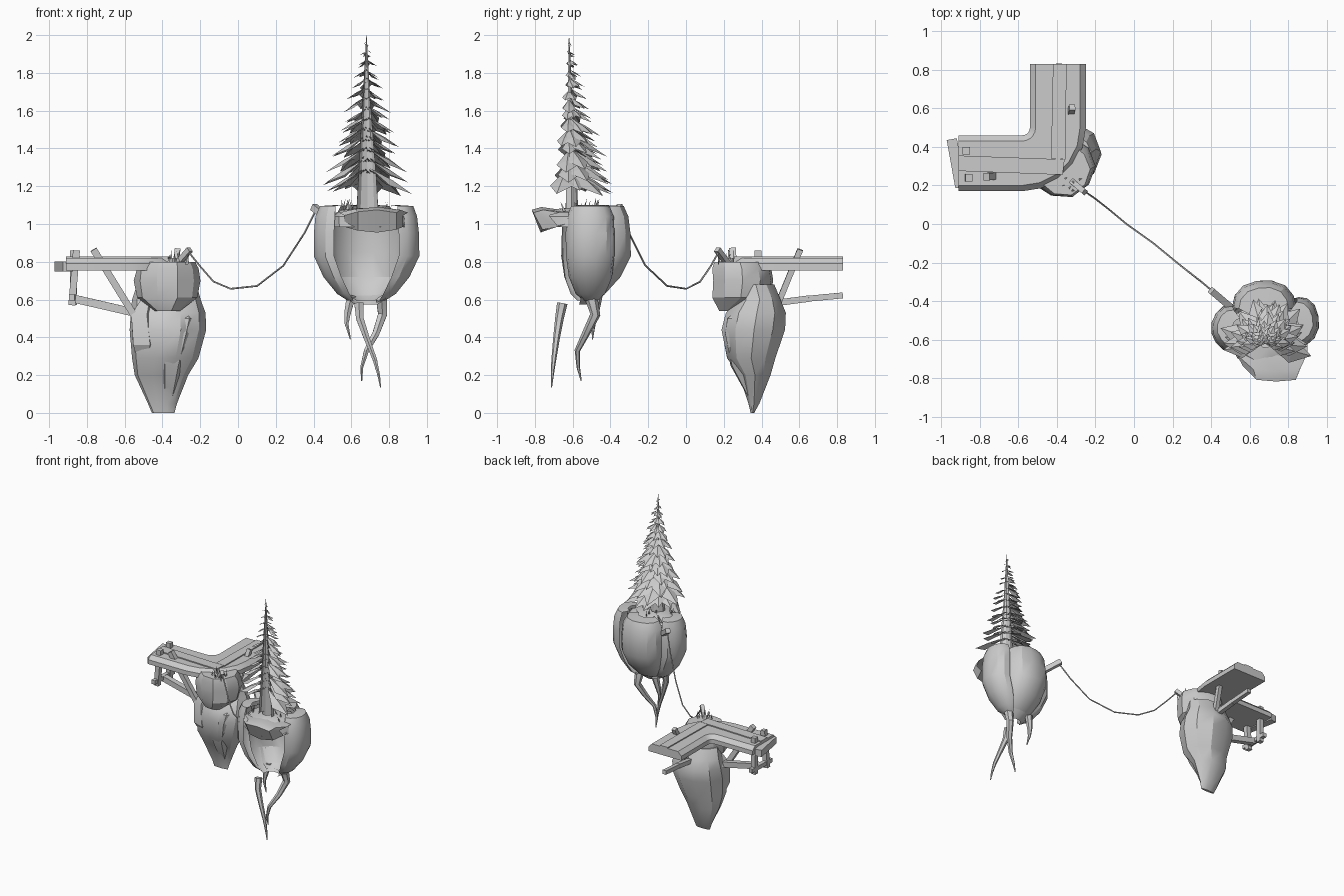
import bpy, bmesh, math, random
from mathutils import Vector

if "Cube" in bpy.data.objects:
    bpy.data.objects.remove(bpy.data.objects["Cube"])
random.seed(4)


def skin(name, rings, closed=True, caps=True):
    """Bridge a list of equal-length point rings into one mesh."""
    bm = bmesh.new()
    vs = [[bm.verts.new(p) for p in r] for r in rings]
    n = len(rings[0])
    for a, b in zip(vs, vs[1:]):
        for i in range(n if closed else n - 1):
            j = (i + 1) % n
            bm.faces.new((a[i], a[j], b[j], b[i]))
    if caps:
        bm.faces.new(vs[0])
        bm.faces.new(vs[-1])
    bmesh.ops.recalc_face_normals(bm, faces=bm.faces)
    return finish(name, bm)


def finish(name, bm):
    me = bpy.data.meshes.new(name)
    bm.to_mesh(me)
    bm.free()
    ob = bpy.data.objects.new(name, me)
    bpy.context.collection.objects.link(ob)
    return ob


def tube(name, pts, r0, r1=None, sides=6):
    """Tapered tube or beam along points."""
    r1 = r0 if r1 is None else r1
    pts = [Vector(p) for p in pts]
    rings = []
    for k, p in enumerate(pts):
        t = (pts[min(k + 1, len(pts) - 1)] - pts[max(k - 1, 0)]).normalized()
        ref = Vector((0, 0, 1)) if abs(t.z) < 0.8 else Vector((0, 1, 0))
        u = t.cross(ref).normalized()
        v = t.cross(u)
        r = r0 + (r1 - r0) * k / (len(pts) - 1)
        rings.append([p + r * (u * math.cos(a) + v * math.sin(a)) for a in
                      [math.tau * (i + 0.5) / sides for i in range(sides)]])
    return skin(name, rings)


def loft(name, rows, sides, start=0, span=360, jitter=0.0, caps=True):
    """Stack of (z, cx, cy, rx, ry) ellipses, optionally a partial arc."""
    full = span == 360
    n = sides if full else sides + 1
    wob = [1 + random.uniform(-jitter, jitter) for _ in range(n)]
    rings = []
    for z, cx, cy, rx, ry in rows:
        ring = []
        for i in range(n):
            a = math.radians(start + span * i / sides)
            k = wob[i] * (1 + random.uniform(-jitter, jitter) * 0.8)
            ring.append((cx + rx * k * math.cos(a), cy + ry * k * math.sin(a), z))
        rings.append(ring)
    return skin(name, rings, full, caps and full)


# lower floating rock: tapering body and an overhanging head
loft("lower_rock_body", [
    (0.0, -.395, .352, .06, .01), (0.05, -.40, .36, .08, .03),
    (0.2, -.405, .365, .145, .085), (0.29, -.385, .345, .18, .135),
    (0.44, -.37, .36, .21, .175), (0.53, -.37, .375, .205, .165),
    (0.60, -.375, .39, .185, .12), (0.68, -.37, .37, .16, .10)], 10, jitter=0.045)
loft("lower_rock_head", [
    (.54, -.375, .215, .07, .04), (0.61, -.375, .29, .165, .15),
    (0.70, -.375, .30, .18, .165), (0.765, -.375, .295, .17, .155),
    (0.80, -.37, .285, .14, .135)], 10, jitter=0.04)
# stone slabs clinging to the lower rock
loft("rock_slab_left", [
    (0.24, -.50, .33, .03, .04), (0.36, -.49, .29, .075, .08),
    (0.52, -.505, .30, .07, .08), (0.60, -.48, .31, .04, .05)], 5, jitter=0.06)
loft("rock_slab_front", [
    (0.06, -.37, .355, .03, .015), (0.25, -.35, .28, .06, .05),
    (0.42, -.33, .25, .10, .06), (0.50, -.31, .265, .09, .06),
    (0.54, -.30, .29, .05, .03)], 5, start=20, jitter=0.06)

# walkway: bevelled profile swept round the corner
profile = [(0, .755), (0, .79), (.03, .82), (.26, .82), (.29, .79), (.29, .755)]
stations = [[(-.91, .46 - o, z) for o, z in profile]]
for k in range(6):
    a = math.radians(-90 + 18 * k)
    stations.append([(-.58 + (.04 + o) * math.cos(a), .50 + (.04 + o) * math.sin(a), z)
                     for o, z in profile])
stations.append([(-.54 + o, .83, z) for o, z in profile])
skin("walkway", stations)


def board(name, outline, z0, z1):
    skin(name, [[(x, y, z) for x, y in outline] for z in (z0, z1)])


board("long_board_a", [(-.91, .275), (-.37, .255), (-.36, .335), (-.91, .355)], .80, .828)
board("long_board_b", [(-.43, .34), (-.355, .335), (-.35, .83), (-.42, .83)], .80, .828)

# timber frame under the walkway
for nm, p, q, r in [
        ("end_beam", (-.945, .44, .775), (-.90, .19, .775), .038),
        ("post_back", (-.87, .38, .57), (-.87, .38, .86), .026),
        ("post_front", (-.88, .24, .57), (-.855, .24, .86), .026),
        ("post_tie", (-.88, .19, .61), (-.87, .43, .61), .022),
        ("strut_left", (-.87, .31, .605), (-.50, .30, .52), .03),
        ("brace_left", (-.765, .245, .865), (-.54, .27, .50), .026),
        ("strut_back", (-.38, .46, .58), (-.385, .65, .605), .024),
        ("strut_back_end", (-.385, .65, .605), (-.39, .83, .622), .022),
        ("brace_back", (-.32, .605, .865), (-.36, .48, .56), .022),
        ("rope_peg_lower", (-.32, .22, .79), (-.255, .165, .865), .02),
        ("rope_peg_upper", (.50, -.43, 1.01), (.40, -.345, 1.09), .025)]:
    tube(nm, [p, q], r, sides=4)

# sagging rope
tube("rope", [(-.265, .175, .855), (-.20, .13, .775), (-.13, .075, .695), (-.04, .0, .657),
              (.10, -.10, .672), (.24, -.215, .78), (.35, -.30, .95), (.415, -.355, 1.08)],
     .005, sides=5)

# upper floating rock: open-fronted core with outward-facing petals
loft("upper_rock_core", [
    (.575, .68, -.56, .06, .06), (.62, .68, -.545, .12, .10), (.72, .68, -.53, .18, .15),
    (.85, .68, -.54, .195, .165), (.97, .68, -.55, .20, .175), (1.06, .68, -.56, .195, .18)],
    9, -5, 190, 0.03)
petal = [(.595, .3, .11), (.63, .6, .085), (.72, .88, .04), (.83, 1, 0), (.95, 1, 0),
         (1.04, .95, .005), (1.095, .78, .01), (1.10, .4, .05)]
for nm, cx, cy, rx, ry, face in [("petal_left", .50, -.54, .10, .12, 180),
                                 ("petal_right", .86, -.505, .10, .13, 0),
                                 ("petal_back", .675, -.42, .165, .13, 90)]:
    dx, dy = math.cos(math.radians(face)), math.sin(math.radians(face))
    loft(nm, [(z, cx - dx * off, cy - dy * off, rx * s, ry * s) for z, s, off in petal],
         7, face - 95, 190, 0.02)
# turf draped over the top, rim left open underneath
loft("turf", [(.985, .69, -.59, .20, .19), (1.04, .69, -.585, .195, .185),
              (1.075, .68, -.59, .14, .13), (1.085, .68, -.60, .04, .04)],
     10, jitter=0.04, caps=False)
# front lip folding out and down
lip = [(.535, .70, 0), (.62, .775, .02), (.74, .785, .03), (.86, .775, .015), (.90, .69, 0)]
skin("front_lip", [
    [(x, -.62, 1.06 + h * .3) for x, y, h in lip],
    [(x, -y + .02, 1.06 + h) for x, y, h in lip],
    [(.72 + (x - .72) * .85, -y - .035 + h * .1, 1.045 + h) for x, y, h in lip],
    [(.72 + (x - .72) * .85, -y + .015, .965 + .02 - h) for x, y, h in lip],
    [(.72 + (x - .72) * .9, -.64, 1.0) for x, y, h in lip]], closed=False, caps=False)
# hanging roots
for nm, pts, r in [
        ("root_front", [(.64, -.655, .58), (.645, -.67, .50), (.68, -.685, .40),
                        (.725, -.70, .28), (.745, -.708, .20), (.755, -.712, .135)], .028),
        ("root_back", [(.76, -.50, .60), (.765, -.48, .52), (.73, -.53, .42),
                       (.68, -.575, .33), (.655, -.57, .24), (.655, -.555, .17)], .033),
        ("root_left", [(.60, -.47, .62), (.58, -.48, .53), (.575, -.49, .47),
                       (.595, -.495, .39)], .028)]:
    tube(nm, pts, r, .003)

# half conifer: open-fronted trunk and drooping leaf shards on the back side
loft("trunk", [(1.05, .685, -.62, .062, .05), (1.25, .685, -.62, .05, .042),
               (1.6, .68, -.62, .025, .022), (1.85, .68, -.62, .01, .01),
               (2.0, .68, -.62, .001, .001)], 6, -20, 220)
bm = bmesh.new()
tiers = 14
for t in range(tiers):
    f = t / (tiers - 1)
    z = 1.29 + 0.67 * f ** 0.95
    length = 0.23 * (1 - f) ** 1.0 + 0.02
    count = 8 if f < 0.5 else 6
    for i in range(count):
        a = math.radians(-15 + 210 * (i + (0.65 if t % 2 else 0.25)) / count
                         + random.uniform(-7, 7))
        L = length * random.uniform(0.75, 1.06)
        d = Vector((math.cos(a), math.sin(a), 0))
        s = Vector((-d.y, d.x, 0))
        base = Vector((.68, -.62, z + random.uniform(-.012, .012))) + d * 0.02 * (1 - f)
        mid = base + d * L * 0.5 - Vector((0, 0, L * 0.26))
        side = s * L * 0.26
        drop = Vector((0, 0, L * 0.11))
        tip = base + d * L * 0.92 - Vector((0, 0, L * 0.55))
        vb, vl, vm, vr, vt = [bm.verts.new(p) for p in
                              (base, mid - side - drop, mid, mid + side - drop, tip)]
        for tri in ((vb, vl, vm), (vb, vm, vr), (vl, vt, vm), (vm, vt, vr)):
            bm.faces.new(tri)
finish("foliage", bm)

# grass blades on both rocks
for nm, cx, cy, z, sx, sy, count in [("grass_upper", .68, -.56, 1.06, .15, .12, 16),
                                     ("grass_lower", -.31, .21, .785, .07, .05, 9)]:
    bm = bmesh.new()
    for _ in range(count):
        p = Vector((cx + random.uniform(-sx, sx), cy + random.uniform(-sy, sy), z))
        a = random.uniform(0, math.tau)
        w = Vector((math.cos(a), math.sin(a), 0)) * 0.009
        lean = Vector((random.uniform(-.025, .025), random.uniform(-.025, .025),
                       random.uniform(.05, .085)))
        bm.faces.new([bm.verts.new(q) for q in (p - w, p + w, p + lean)])
    finish(nm, bm)

# smooth the rounded surfaces, keep facets sharp
for ob in bpy.data.objects:
    ob.select_set(ob.name != "foliage")
bpy.context.view_layer.objects.active = bpy.data.objects["walkway"]
bpy.ops.object.shade_smooth_by_angle(angle=math.radians(28))
